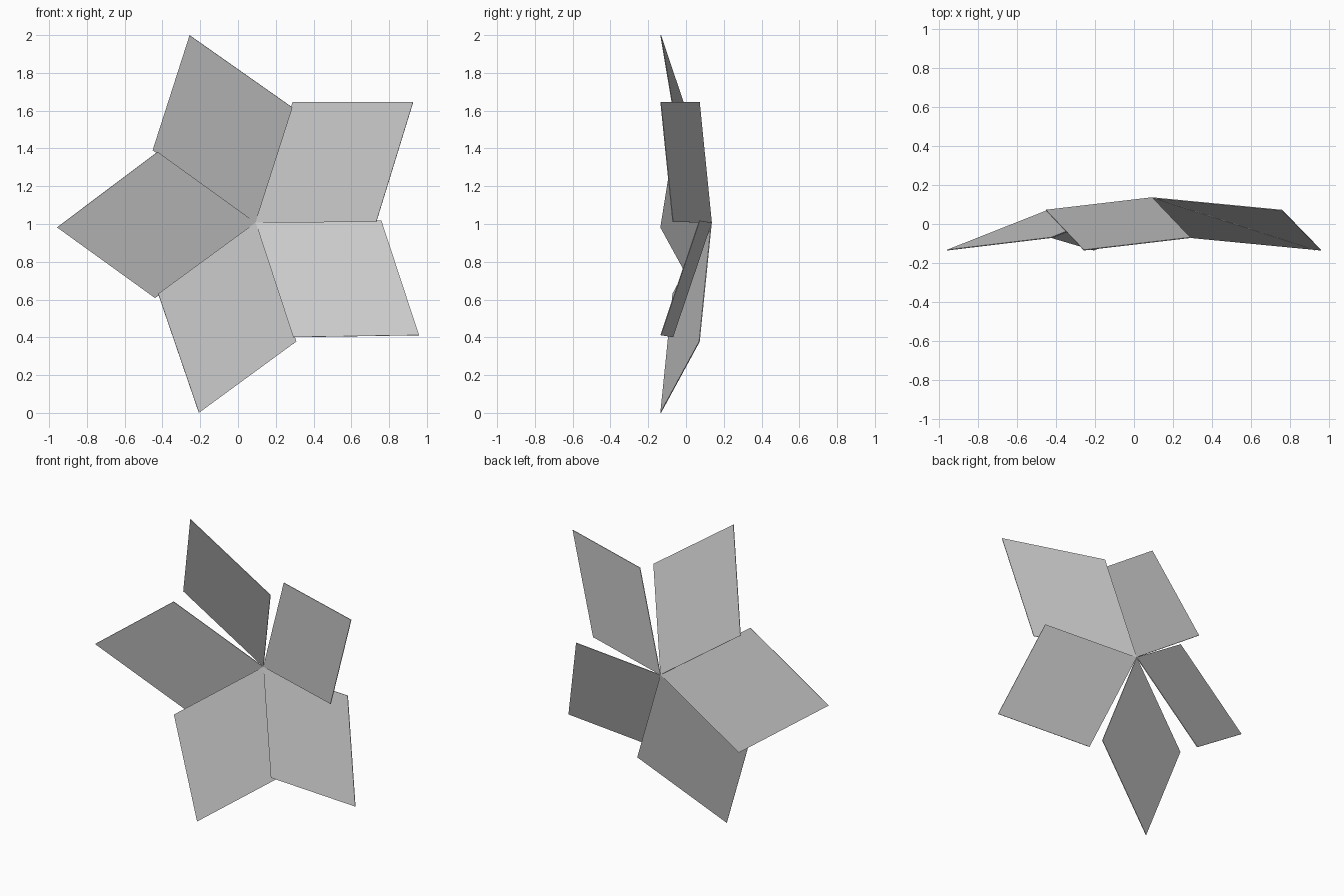
import bpy
from math import cos, sin, radians
from mathutils import Vector

if "Cube" in bpy.data.objects:
    bpy.data.objects.remove(bpy.data.objects["Cube"])

HUB = Vector((0.093, 0.135, 1.008))
BLADES = 5


def arm(radius, degrees, y):
    a = radians(degrees)
    return Vector((radius * cos(a), y, radius * sin(a)))


# Thin tilted parallelogram blades, repeated around the hub
for i in range(BLADES):
    turn = i * 360 / BLADES
    low = arm(0.639, 0.2, 0) if turn == 0 else arm(0.639, 0.2 + turn, 0)
    low.y = -0.205                       # leading edge, swept forward
    high = arm(0.666, 72.9 + turn, -0.064)   # trailing edge, near the back
    corners = [HUB, HUB + low, HUB + low + high, HUB + high]
    mesh = bpy.data.meshes.new("blade")
    mesh.from_pydata([tuple(c) for c in corners], [], [(0, 1, 2, 3)])
    blade = bpy.data.objects.new(f"blade_{i + 1}", mesh)
    bpy.context.collection.objects.link(blade)
    sheet = blade.modifiers.new("thickness", 'SOLIDIFY')
    sheet.thickness = 0.004
    sheet.offset = 0
